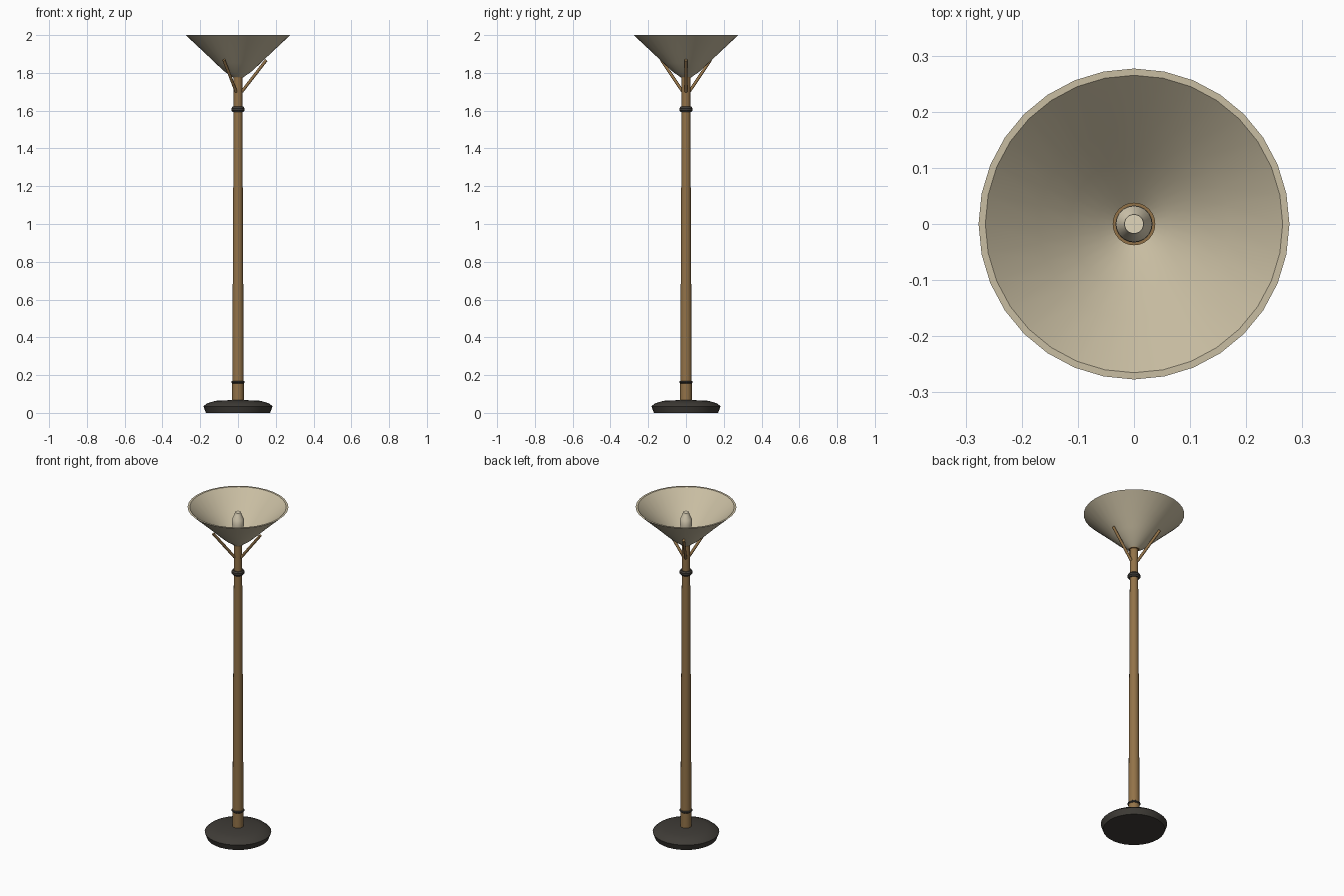
import bpy, bmesh, math
from mathutils import Vector

if "Cube" in bpy.data.objects:
    bpy.data.objects.remove(bpy.data.objects["Cube"])


def material(name, rgb):
    m = bpy.data.materials.new(name)
    m.diffuse_color = (*rgb, 1)
    m.use_nodes = True
    m.node_tree.nodes["Principled BSDF"].inputs["Base Color"].default_value = m.diffuse_color
    return m


CREAM = material("cream_shade", (0.58, 0.51, 0.36))
BULB = material("warm_bulb", (0.75, 0.67, 0.5))
WOOD = material("wood", (0.29, 0.17, 0.065))
DARK = material("dark_metal", (0.05, 0.045, 0.038))


def finish(bm, name, mat, angle=35):
    bmesh.ops.recalc_face_normals(bm, faces=bm.faces)
    me = bpy.data.meshes.new(name)
    bm.to_mesh(me)
    bm.free()
    ob = bpy.data.objects.new(name, me)
    bpy.context.collection.objects.link(ob)
    me.materials.append(mat)
    bpy.ops.object.select_all(action='DESELECT')
    ob.select_set(True)
    bpy.context.view_layer.objects.active = ob
    bpy.ops.object.shade_smooth_by_angle(angle=math.radians(angle))
    return ob


def lathe(name, profile, mat, sides=32, closed=False):
    """Revolve (radius, z) points around z; open profiles get end caps."""
    bm = bmesh.new()
    rings = [[bm.verts.new((r * math.cos(2 * math.pi * i / sides),
                            r * math.sin(2 * math.pi * i / sides), z))
              for i in range(sides)] for r, z in profile]
    pairs = list(zip(rings, rings[1:]))
    if closed:
        pairs.append((rings[-1], rings[0]))
    for a, b in pairs:
        for i in range(sides):
            j = (i + 1) % sides
            bm.faces.new((a[i], a[j], b[j], b[i]))
    if not closed:
        bm.faces.new(rings[0])
        bm.faces.new(rings[-1])
    return finish(bm, name, mat)


def rod(name, p, q, radius, mat, sides=10):
    p, q = Vector(p), Vector(q)
    bm = bmesh.new()
    bmesh.ops.create_cone(bm, cap_ends=True, segments=sides, radius1=radius,
                          radius2=radius, depth=(q - p).length)
    ob = finish(bm, name, mat, 50)
    ob.location = (p + q) / 2
    ob.rotation_mode = 'QUATERNION'
    ob.rotation_quaternion = (q - p).to_track_quat('Z', 'Y')
    return ob


def collar(name, z, radius, half, mat):
    lathe(name, [(0.02, z - half), (radius - 0.006, z - half), (radius, z - half * 0.4),
                 (radius, z + half * 0.4), (radius - 0.006, z + half), (0.02, z + half)], mat)


# weighted foot
lathe("base", [(0.17, 0), (0.183, 0.035), (0.165, 0.05), (0.12, 0.064), (0.03, 0.068)], DARK)

# tapered pole, narrower neck and metal collars
lathe("pole", [(0.031, 0.06), (0.023, 1.61)], WOOD, 24)
lathe("neck", [(0.023, 1.6), (0.023, 1.785)], WOOD, 24)
collar("lower_collar", 0.163, 0.035, 0.008, DARK)
collar("upper_collar", 1.607, 0.035, 0.014, DARK)

# open bowl shade with wall thickness
lathe("shade", [(0.03, 1.778), (0.07, 1.806), (0.12, 1.852), (0.175, 1.905), (0.277, 2.0),
                (0.265, 2.0), (0.17, 1.912), (0.115, 1.86), (0.065, 1.815), (0.03, 1.788)],
      CREAM, closed=True)

# socket and bulb inside the bowl
lathe("socket", [(0.028, 1.775), (0.038, 1.80), (0.038, 1.84), (0.03, 1.84)], WOOD, 24)
lathe("bulb", [(0.026, 1.83), (0.033, 1.90), (0.032, 1.93), (0.019, 1.956), (0.017, 1.97)],
      BULB, 24)

# three braces from the neck to the bowl
for k in range(3):
    a = math.radians(120 * k)
    c, s = math.cos(a), math.sin(a)
    rod(f"brace_{k + 1}", (0.02 * c, 0.02 * s, 1.70), (0.15 * c, 0.15 * s, 1.868), 0.008, WOOD)
